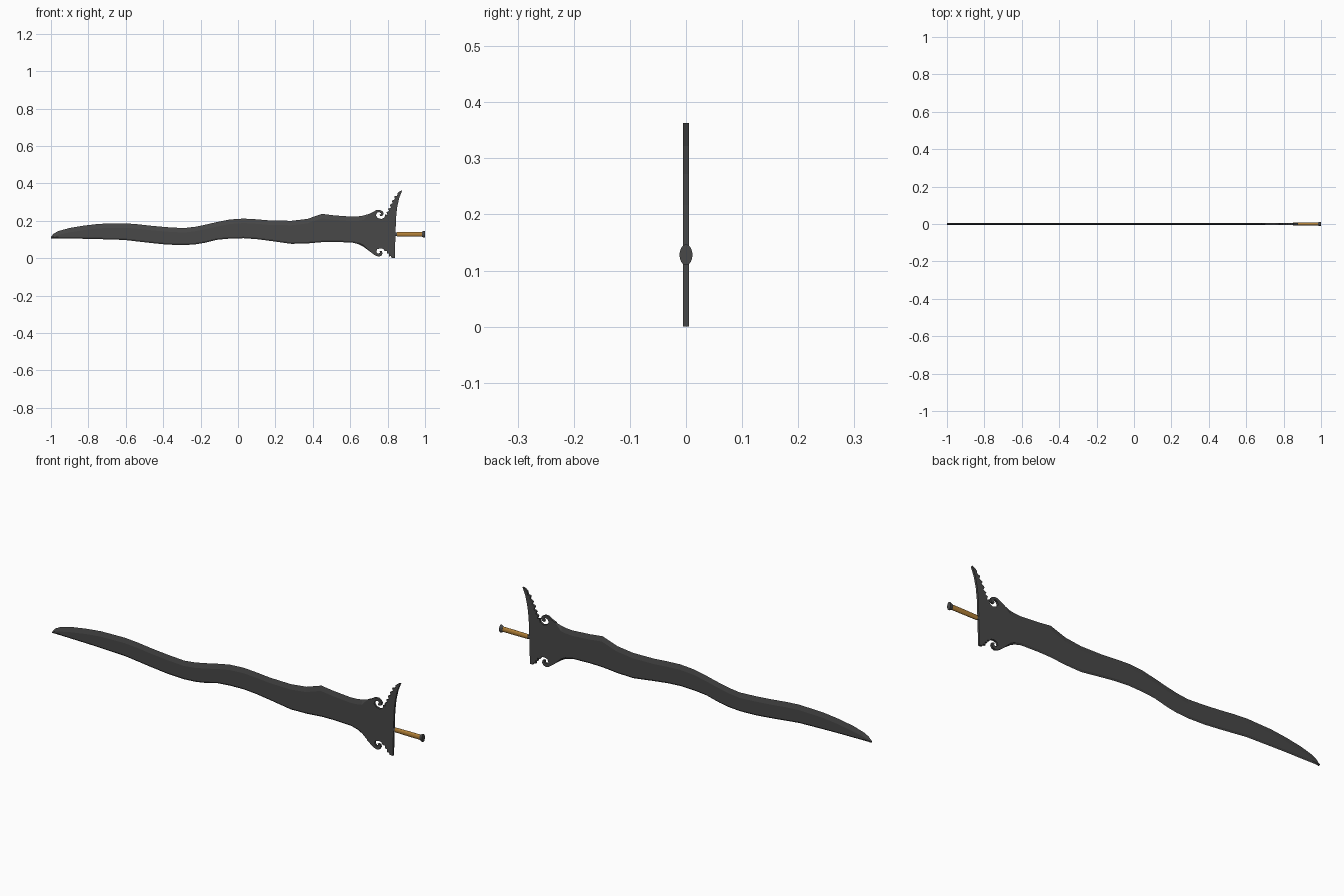
import bpy, bmesh, math

T = 0.005  # half thickness of the blade steel


def material(name, rgb):
    m = bpy.data.materials.new(name)
    m.diffuse_color = (*rgb, 1)
    return m


steel = material("dark_steel", (0.065, 0.065, 0.065))
wood = material("wood", (0.45, 0.22, 0.04))


def finish(name, bm, mat):
    bmesh.ops.remove_doubles(bm, verts=bm.verts, dist=1e-5)
    bmesh.ops.recalc_face_normals(bm, faces=bm.faces)
    me = bpy.data.meshes.new(name)
    bm.to_mesh(me)
    bm.free()
    ob = bpy.data.objects.new(name, me)
    bpy.context.collection.objects.link(ob)
    me.materials.append(mat)
    return ob


def loft(name, rings, mat):
    bm = bmesh.new()
    rows = [[bm.verts.new(p) for p in r] for r in rings]
    n = len(rows[0])
    for a, b in zip(rows, rows[1:]):
        for i in range(n):
            j = (i + 1) % n
            bm.faces.new((a[i], a[j], b[j], b[i]))
    bm.faces.new(rows[0])
    bm.faces.new(rows[-1])
    return finish(name, bm, mat)


# Wavy blade: x, top edge z, bottom edge z
stations = [
    (-1.0, 0.118, 0.109), (-0.985, 0.135, 0.109), (-0.96, 0.148, 0.109),
    (-0.90, 0.165, 0.108), (-0.82, 0.178, 0.107), (-0.74, 0.187, 0.105),
    (-0.61, 0.19, 0.101), (-0.54, 0.185, 0.093), (-0.47, 0.177, 0.085),
    (-0.38, 0.169, 0.076), (-0.29, 0.164, 0.073), (-0.23, 0.171, 0.077),
    (-0.18, 0.181, 0.085), (-0.11, 0.197, 0.102), (-0.045, 0.21, 0.108),
    (0.03, 0.215, 0.11), (0.10, 0.211, 0.105), (0.17, 0.205, 0.096),
    (0.285, 0.203, 0.08), (0.37, 0.213, 0.082), (0.45, 0.24, 0.089),
    (0.515, 0.232, 0.09), (0.61, 0.225, 0.087), (0.645, 0.227, 0.078),
    (0.67, 0.231, 0.065), (0.70, 0.24, 0.043)]
rings = []
for x, t, b in stations:
    up, lo = min(0.024, 0.5 * (t - b)), min(0.008, 0.2 * (t - b))
    if x > 0.68:
        up = lo = 0.002
    rings.append([(x, 0, t), (x, T, t - up), (x, T, b + lo),
                  (x, 0, b), (x, -T, b + lo), (x, -T, t - up)])
loft("wavy_blade", rings, steel)

# Flared guard: upper hook, toothed spike, straight back, lower hook
upper = [
    (0.70, 0.24), (0.72, 0.249), (0.74, 0.261), (0.757, 0.262), (0.772, 0.255),
    (0.779, 0.243), (0.775, 0.232), (0.762, 0.228), (0.757, 0.235),
    (0.765, 0.242), (0.756, 0.25), (0.743, 0.246), (0.737, 0.232),
    (0.747, 0.218), (0.767, 0.213), (0.783, 0.221), (0.787, 0.237),
    (0.799, 0.234), (0.794, 0.249), (0.808, 0.256), (0.802, 0.267),
    (0.818, 0.274), (0.811, 0.288), (0.828, 0.298), (0.822, 0.309),
    (0.839, 0.319), (0.835, 0.333), (0.850, 0.337), (0.854, 0.352),
    (0.866, 0.362), (0.878, 0.366), (0.862, 0.325), (0.851, 0.275),
    (0.845, 0.22), (0.842, 0.13)]
lower = [
    (0.838, 0.003), (0.822, 0.004), (0.818, 0.014), (0.806, 0.013),
    (0.808, 0.027), (0.796, 0.029), (0.797, 0.043), (0.785, 0.041),
    (0.777, 0.053), (0.76, 0.056), (0.744, 0.051), (0.739, 0.038),
    (0.748, 0.028), (0.76, 0.031), (0.757, 0.041), (0.769, 0.041),
    (0.773, 0.028), (0.766, 0.016), (0.752, 0.011), (0.735, 0.017),
    (0.715, 0.031), (0.70, 0.043)]
bm = bmesh.new()
face = bm.faces.new([bm.verts.new((x, -T, z)) for x, z in upper + lower])
ext = bmesh.ops.extrude_face_region(bm, geom=[face], use_keep_orig=True)
moved = [v for v in ext["geom"] if isinstance(v, bmesh.types.BMVert)]
bmesh.ops.translate(bm, verts=moved, vec=(0, 2 * T, 0))
bmesh.ops.triangulate(bm, faces=[f for f in bm.faces if len(f.verts) > 4])
finish("guard", bm, steel)


# Oval grip fittings along x: profile of (x, z radius)
def oval(name, profile, mat, n=24):
    ob = loft(name, [[(x, 0.62 * r * math.cos(2 * math.pi * i / n),
                       0.131 + r * math.sin(2 * math.pi * i / n))
                      for i in range(n)] for x, r in profile], mat)
    bpy.context.view_layer.objects.active = ob
    ob.select_set(True)
    bpy.ops.object.shade_smooth_by_angle(angle=math.radians(35))
    ob.select_set(False)


oval("grip_collar", [(0.838, 0.009), (0.853, 0.010)], steel)
oval("grip", [(0.85, 0.0115), (0.92, 0.0125), (0.988, 0.0125)], wood)
oval("pommel", [(0.984, 0.013), (0.990, 0.0165), (0.994, 0.0185), (1.0, 0.0185)], steel)

# Rest the lowest guard corner on the ground
for ob in bpy.context.collection.objects:
    ob.location.z -= 0.003
